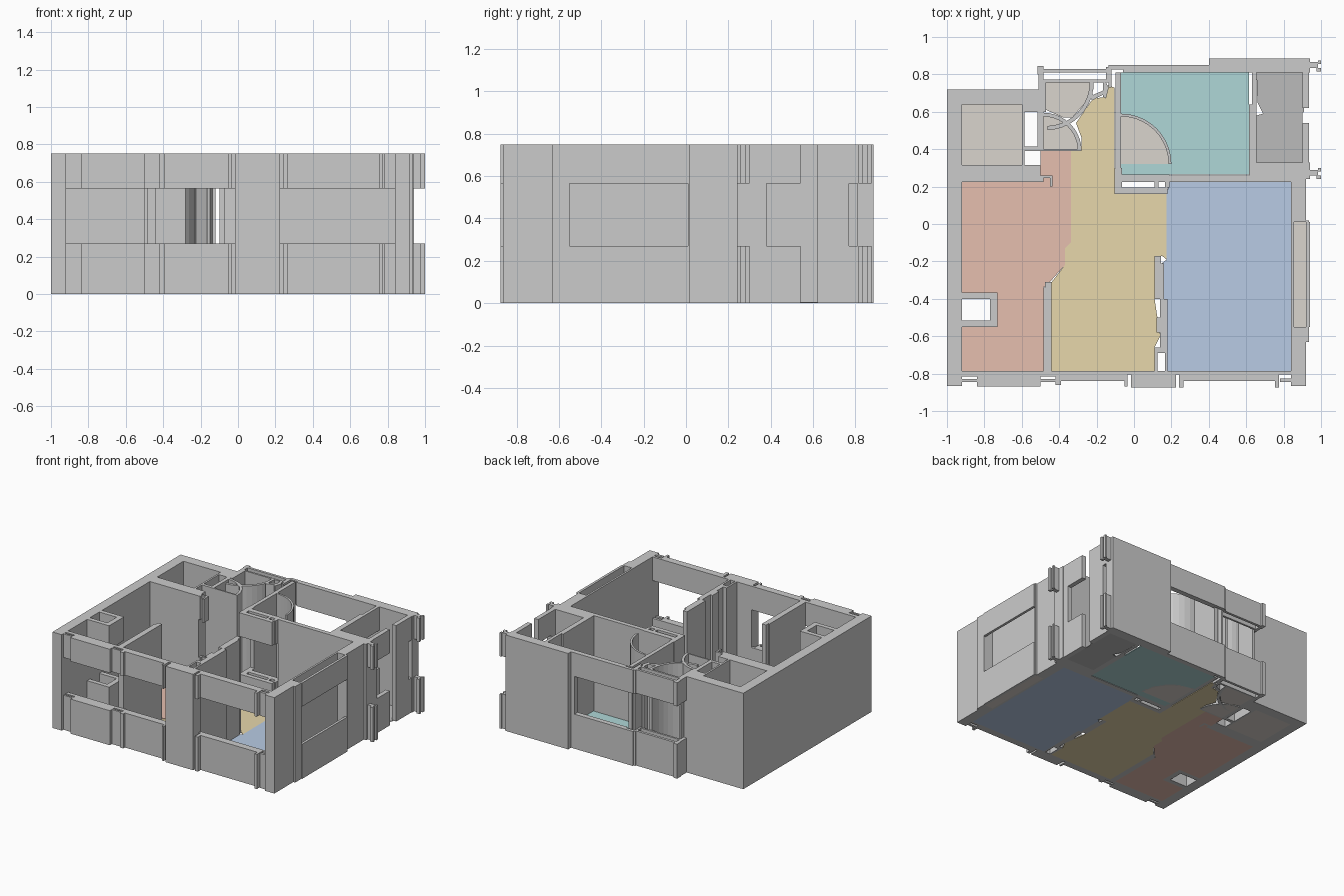
import bpy, bmesh, math

H, SILL, HEAD, FLOOR = 0.75, 0.27, 0.565, 0.006


def prism(bm, pts, z0, z1):
    """Extrude a plan outline between two heights."""
    f = bm.faces.new([bm.verts.new((x, y, z0)) for x, y in pts])
    r = bmesh.ops.extrude_face_region(bm, geom=[f])
    for v in r["geom"]:
        if isinstance(v, bmesh.types.BMVert):
            v.co.z = z1


def finish(name, bm, mat=None):
    bmesh.ops.recalc_face_normals(bm, faces=bm.faces)
    me = bpy.data.meshes.new(name)
    bm.to_mesh(me)
    bm.free()
    ob = bpy.data.objects.new(name, me)
    bpy.context.collection.objects.link(ob)
    if mat:
        me.materials.append(mat)
    return ob


def rect(x0, y0, x1, y1):
    return [(x0, y0), (x1, y0), (x1, y1), (x0, y1)]


def walls(name, solid=(), banded=()):
    """Solid rectangles run full height; banded ones have a window gap."""
    bm = bmesh.new()
    for r in solid:
        prism(bm, rect(*r), 0, H)
    for r in banded:
        prism(bm, rect(*r), 0, SILL)
        prism(bm, rect(*r), HEAD, H)
    return finish(name, bm)


def arc(cx, cy, r, a0, a1, n=10):
    return [(cx + r * math.cos(math.radians(a0 + (a1 - a0) * i / n)),
             cy + r * math.sin(math.radians(a0 + (a1 - a0) * i / n))) for i in range(n + 1)]


def arc_wall(name, cx, cy, r, t, a0, a1):
    bm = bmesh.new()
    prism(bm, arc(cx, cy, r, a0, a1) + arc(cx, cy, r - t, a1, a0), 0, H)
    return finish(name, bm)


def floor(name, pts, mat):
    bm = bmesh.new()
    prism(bm, pts, 0, FLOOR)
    return finish(name, bm, mat)


def material(name, r, g, b):
    m = bpy.data.materials.new(name)
    m.diffuse_color = (r, g, b, 1)
    return m


red = material("red_floor", .79, .52, .43)
yellow = material("yellow_floor", .80, .68, .41)
blue = material("blue_floor", .48, .60, .78)
teal = material("teal_floor", .43, .68, .68)
grey = material("grey_floor", .50, .50, .50)
brown = material("beige_floor", .70, .66, .61)

# Outer west wall and the north-west closet
walls("west_wall", [(-1, -.865, -.92, .72), (-.92, .64, -.515, .72),
                    (-.92, .225, -.50, .315), (-.60, .315, -.585, .64)])
walls("closet_shaft", [(-.585, .39, -.515, .415), (-.585, .60, -.515, .64), (-.515, .39, -.485, .72)],
      [(-.50, .225, -.485, .26), (-.485, .245, -.45, .26), (-.45, .20, -.435, .26)])

# Front wall: banded windows, frames and the solid pier
walls("front_left_window", (), [
    (-.92, -.815, -.39, -.785), (-.84, -.87, -.50, -.815), (-.92, -.845, -.84, -.83),
    (-.50, -.845, -.42, -.83), (-.42, -.86, -.39, -.815), (-.39, -.84, -.05, -.785),
    (-.05, -.87, -.035, -.785), (-.035, -.805, -.015, -.785)])
walls("front_pier", [(-.015, -.875, .225, -.785)])
walls("front_right_window", (), [
    (.225, -.805, .24, -.785), (.24, -.875, .265, -.785), (.265, -.84, .755, -.785),
    (.755, -.875, .775, -.785), (.775, -.805, .84, -.785), (.78, -.845, .84, -.825)])

# East wall with its narrow outer bay
walls("east_wall", [
    (.84, -.865, .92, -.55), (.84, -.55, .855, .01), (.84, .01, .92, .225),
    (.92, -.63, .935, -.55), (.92, .01, .935, .02)], [(.92, -.55, .94, .01)])
floor("east_bay_floor", rect(.855, -.55, .92, .01), brown)

# Balcony enclosure with the small end brackets
walls("balcony_walls", [
    (.615, .24, .655, .64), (.655, .24, .94, .33), (.90, .33, .935, .38),
    (.90, .62, .935, .77)],
    [(.90, .38, .935, .54), (.90, .77, .935, .81), (.63, .64, .655, .81)])
for n, y in (("south", .25), ("north", .825)):
    walls(n + "_bracket", (), [(.94, y + .01, .975, y + .04), (.975, y - .01, 1, y + .01),
                               (.975, y + .01, .985, y + .04), (.985, y + .03, 1, y + .05)])

# North wall
walls("north_wall", [(.40, .81, .94, .885), (.37, .81, .40, .85)], [
    (-.515, .80, -.485, .845), (-.485, .81, -.15, .83), (-.51, .72, -.485, .80),
    (-.485, .757, -.15, .772), (-.15, .757, -.135, .84), (-.135, .825, .37, .85),
    (-.06, .81, .37, .825)])

# Central walls and service box
walls("central_walls", [
    (-.10, .30, -.07, .81), (.19, .225, .615, .26), (.615, .225, .92, .24),
    (-.135, .73, -.12, .825)], [
    (-.105, .16, .18, .195), (-.105, .195, -.065, .30), (-.065, .225, .19, .265),
    (.11, .195, .13, .225), (.165, .195, .19, .225)])

# Partitions between the main rooms
walls("living_partition", [
    (.11, -.40, .145, -.17), (.145, -.40, .16, -.21), (.12, -.58, .14, -.50),
    (.14, -.66, .18, -.40), (.11, -.69, .18, -.66), (.11, -.785, .125, -.69),
    (.165, -.785, .18, -.69)])
walls("kitchen_partition", [(-.485, -.785, -.44, -.34), (-.475, -.34, -.44, -.31)])
walls("kitchen_shaft", (), [
    (-.92, -.55, -.73, -.515), (-.92, -.40, -.73, -.365), (-.77, -.515, -.73, -.40)])

# Curved door sweeps and bathroom
arc_wall("lower_door_sweep", -.485, .39, .205, .02, 0, 90)
arc_wall("upper_door_sweep", -.47, .757, .255, .022, -88, 0)
arc_wall("bedroom_door_sweep", -.07, .32, .27, .015, 0, 90)
walls("bathroom_walls", [(-.485, .39, -.30, .40), (-.485, .60, -.47, .757)])
bm = bmesh.new()
prism(bm, [(-.24, .70), (-.225, .66), (-.15, .70), (-.15, .72), (-.22, .69), (-.225, .72)], 0, H)
prism(bm, [(-.165, .68), (-.15, .67), (-.135, .73), (-.15, .757), (-.165, .757)], 0, H)
finish("bathroom_door_jamb", bm)

# Floors
floor("kitchen_floor", [
    (-.92, -.365), (-.92, .225), (-.50, .225), (-.50, .39), (-.338, .39), (-.338, -.10),
    (-.37, -.13), (-.37, -.22), (-.45, -.31), (-.485, -.34), (-.485, -.785), (-.92, -.785),
    (-.92, -.55), (-.73, -.55), (-.73, -.365)], red)
floor("hall_floor", [
    (-.44, -.785), (.11, -.785), (.11, -.66), (.14, -.60), (.11, -.40), (.11, -.17), (.15, -.17),
    (.175, -.19), (.175, .16), (-.105, .16), (-.105, .73), (-.14, .74), (-.15, .68), (-.22, .67),
    (-.31, .54), (-.28, .46), (-.28, .39), (-.338, .39), (-.338, -.10), (-.37, -.13),
    (-.37, -.22), (-.44, -.31)], yellow)
floor("living_floor", [
    (.18, -.785), (.84, -.785), (.84, .225), (.19, .225), (.175, .16), (.175, -.19),
    (.15, -.21), (.16, -.40), (.18, -.40)], blue)
floor("bedroom_floor", [(-.07, .265), (.615, .265), (.615, .81), (-.07, .81)]
      + arc(-.07, .32, .262, 90, 0) + [(-.07, .32)], teal)
floor("bedroom_sweep_floor", arc(-.07, .32, .262, 0, 90) + [(-.07, .32)], brown)
floor("lower_sweep_floor", arc(-.485, .40, .19, 0, 90) + [(-.485, .40)], brown)
floor("bathroom_floor", [(-.47, .757), (-.47, .61), (-.38, .57), (-.33, .57), (-.25, .66), (-.22, .757)], brown)
floor("closet_floor", rect(-.92, .315, -.60, .64), brown)
floor("balcony_floor", [
    (.655, .33), (.90, .33), (.90, .59), (.91, .60), (.91, .62), (.90, .62), (.90, .81),
    (.655, .81), (.66, .65), (.69, .59), (.655, .58)], grey)
